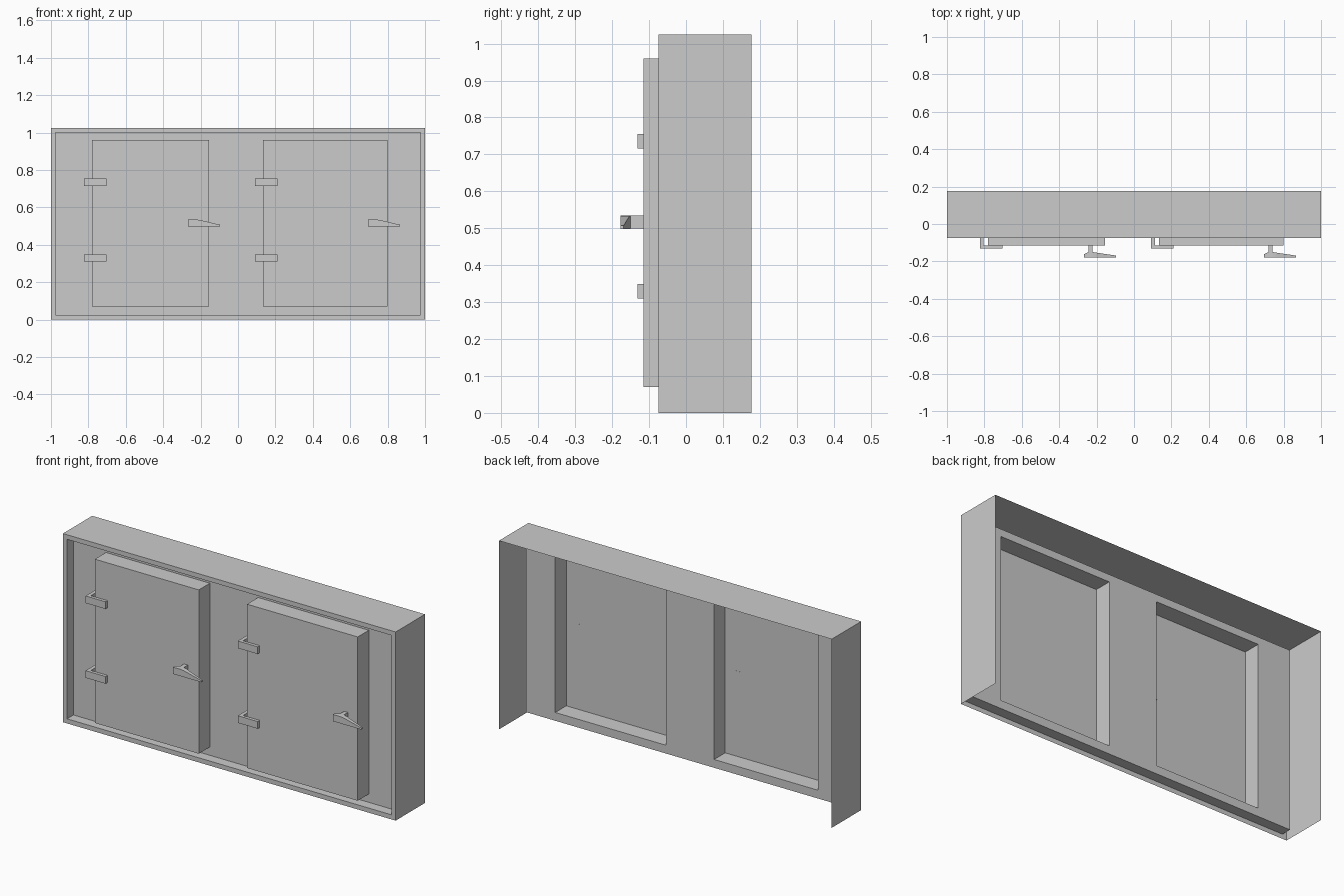
import bpy, bmesh

if "Cube" in bpy.data.objects:
    bpy.data.objects.remove(bpy.data.objects["Cube"])

FRONT, PANEL, BACK, DOOR = -0.075, -0.02, 0.177, -0.115
DOORS = {"left": (-0.78, -0.155), "right": (0.135, 0.80)}
DOOR_Z = (0.07, 0.96)


def finish(name, bm):
    bmesh.ops.remove_doubles(bm, verts=bm.verts, dist=1e-5)
    bmesh.ops.recalc_face_normals(bm, faces=bm.faces)
    mesh = bpy.data.meshes.new(name)
    bm.to_mesh(mesh)
    bm.free()
    obj = bpy.data.objects.new(name, mesh)
    bpy.context.collection.objects.link(obj)
    return obj


def quad(bm, pts):
    return bm.faces.new([bm.verts.new(p) for p in pts])


def rect(x0, x1, z0, z1, y):
    return [(x0, y, z0), (x1, y, z0), (x1, y, z1), (x0, y, z1)]


def bridge(bm, a, b, skip=()):
    for i in range(4):
        if i not in skip:
            j = (i + 1) % 4
            quad(bm, (a[i], a[j], b[j], b[i]))


def prism(name, outline, z0, z1):
    # Extrude a plan outline vertically
    bm = bmesh.new()
    face = bm.faces.new([bm.verts.new((x, y, z0)) for x, y in outline])
    ext = bmesh.ops.extrude_face_region(bm, geom=[face])
    verts = [v for v in ext["geom"] if isinstance(v, bmesh.types.BMVert)]
    bmesh.ops.translate(bm, verts=verts, vec=(0, 0, z1 - z0))
    return finish(name, bm)


# Cabinet shell: open back and underside, front rim, recessed panel with door openings
bm = bmesh.new()
outer = (-1, 1, 0, 1.025)
inner = (-0.975, 0.975, 0.025, 1.0)
bridge(bm, rect(*outer, BACK), rect(*outer, FRONT), skip=(0,))
bridge(bm, rect(*outer, FRONT), rect(*inner, FRONT))
bridge(bm, rect(*inner, FRONT), rect(*inner, PANEL))
xs = [inner[0], *DOORS["left"], *DOORS["right"], inner[1]]
zs = [inner[2], *DOOR_Z, inner[3]]
for i in range(5):
    for k in range(3):
        if not (k == 1 and i in (1, 3)):
            quad(bm, rect(xs[i], xs[i + 1], zs[k], zs[k + 1], PANEL))
finish("cabinet_frame", bm)

# Doors: hollow pans open to the back
for side, (x0, x1) in DOORS.items():
    bm = bmesh.new()
    front = rect(x0, x1, *DOOR_Z, DOOR)
    bridge(bm, rect(x0, x1, *DOOR_Z, PANEL), front)
    quad(bm, front)
    finish(side + "_door", bm)

    # L-shaped hinges wrapping from the panel onto the door
    hx = x0 - 0.044
    plan = [(hx, PANEL), (hx, -0.132), (hx + 0.12, -0.132), (hx + 0.12, DOOR),
            (hx + 0.02, DOOR), (hx + 0.02, PANEL)]
    for label, z in (("lower", 0.31), ("upper", 0.716)):
        prism(f"{side}_{label}_hinge", plan, z, z + 0.039)

# Latch handles: stem plus tapering lever
for side, hx in (("left", -0.267), ("right", 0.695)):
    sx0, sx1 = hx + 0.023, hx + 0.046
    prism(side + "_handle_stem", [(sx0, -0.114), (sx1, -0.114), (sx1, -0.152), (sx0, -0.152)],
          0.499, 0.534)
    bm = bmesh.new()
    stations = [(0, -0.162, 0.535), (0.023, -0.15, 0.535), (0.046, -0.15, 0.535),
                (0.064, -0.153, 0.533), (0.172, -0.169, 0.507)]
    rings = [[(hx + d, -0.178, 0.498), (hx + d, y, 0.498), (hx + d, y, z), (hx + d, -0.178, z)]
             for d, y, z in stations]
    for a, b in zip(rings, rings[1:]):
        bridge(bm, a, b)
    quad(bm, rings[0])
    quad(bm, rings[-1])
    finish(side + "_handle_lever", bm)
